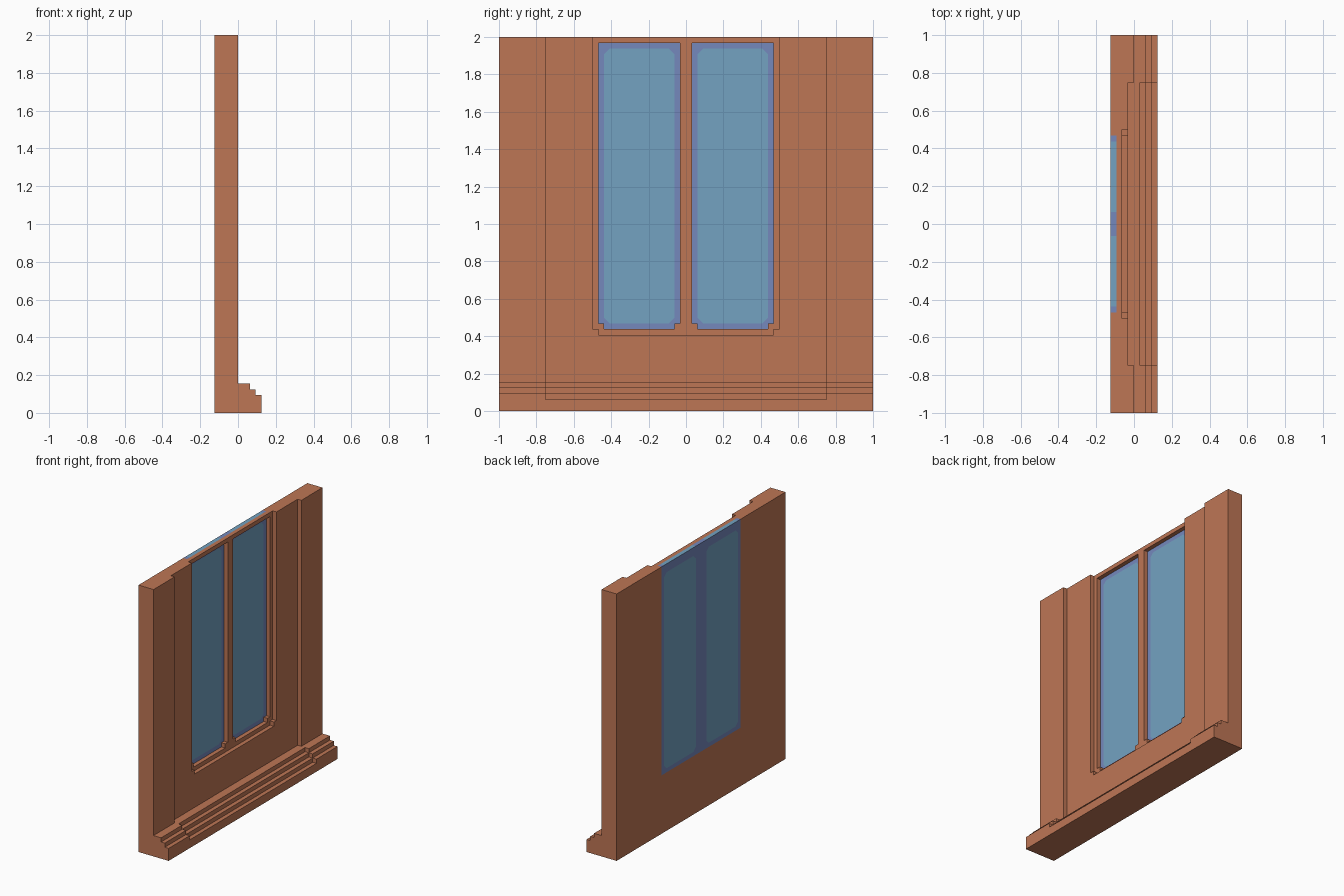
import bpy, bmesh
from mathutils import Vector

if "Cube" in bpy.data.objects:
    bpy.data.objects.remove(bpy.data.objects["Cube"], do_unlink=True)

U = 1 / 32  # base unit of every step


def material(name, srgb):
    lin = [((c / 255 + 0.055) / 1.055) ** 2.4 for c in srgb] + [1]
    m = bpy.data.materials.new(name)
    m.use_nodes = True
    m.diffuse_color = lin
    m.node_tree.nodes["Principled BSDF"].inputs["Base Color"].default_value = lin
    return m


terracotta = material("terracotta", (190, 118, 85))
glass_blue = material("glass blue", (115, 162, 193))
rim_violet = material("rim violet", (117, 136, 188))


def finish(name, bm, mats):
    bmesh.ops.recalc_face_normals(bm, faces=bm.faces)
    me = bpy.data.meshes.new(name)
    bm.to_mesh(me)
    bm.free()
    for m in mats:
        me.materials.append(m)
    ob = bpy.data.objects.new(name, me)
    bpy.context.collection.objects.link(ob)
    return ob


def prism(points, vector):
    """Extrude a flat outline along a vector."""
    bm = bmesh.new()
    face = bm.faces.new([bm.verts.new(p) for p in points])
    ext = bmesh.ops.extrude_face_region(bm, geom=[face])["geom"]
    bmesh.ops.translate(bm, vec=Vector(vector),
                        verts=[v for v in ext if isinstance(v, bmesh.types.BMVert)])
    return bm


def along_y(name, profile, half):
    """Profile in units of U (x, z), extruded from -half to half."""
    return finish(name, prism([(x * U, -half, z * U) for x, z in profile], (0, 2 * half, 0)), [terracotta])


def notched(name, y0, y1, z0, z1, x0, x1, notch=1):
    """Opening with stepped bottom corners, sizes in units of U."""
    n = notch
    if n:
        pts = [(y0, z1), (y0, z0 + n), (y0 + n, z0 + n), (y0 + n, z0),
               (y1 - n, z0), (y1 - n, z0 + n), (y1, z0 + n), (y1, z1)]
    else:
        pts = [(y0, z1), (y0, z0), (y1, z0), (y1, z1)]
    return finish(name, prism([(x0 * U, y * U, z * U) for y, z in pts], ((x1 - x0) * U, 0, 0)), [terracotta])


# Wall slab with stepped plinth
wall = along_y("wall_with_plinth", [(-4, 0), (4, 0), (4, 3), (3, 3), (3, 4), (2, 4),
                                    (2, 5), (0, 5), (0, 64), (-4, 64)], 1.0)

# Cutters: shallow bay, window surround, two openings, slot for the glazing
cutters = [
    along_y("bay_cutter", [(6, 2), (3, 2), (3, 3), (2, 3), (2, 4), (1, 4),
                           (1, 5), (-1, 5), (-1, 66), (6, 66)], 0.75),
    notched("surround_cutter", -16, 16, 13, 66, -2, 6),
    notched("opening_cutter", 1, 15, 14, 63, -3.2, 6),
    notched("opening_cutter", -15, -1, 14, 63, -3.2, 6),
    notched("glazing_cutter", -15, 15, 14, 66, -6, -3, 0),
]
bpy.context.view_layer.objects.active = wall
for cutter in cutters:
    mod = wall.modifiers.new("cut", "BOOLEAN")
    mod.operation = "DIFFERENCE"
    mod.solver = "EXACT"
    mod.object = cutter
    bpy.ops.object.modifier_apply(modifier=mod.name)
    bpy.data.objects.remove(cutter, do_unlink=True)

# Glazing panel: a slab cut along the borders of its two panes
bm = prism([(-4 * U, y * U, z * U) for y, z in ((-15, 14), (15, 14), (15, 64), (-15, 64))], (U, 0, 0))


def cut(geom, co, no):
    bmesh.ops.bisect_plane(bm, geom=geom, plane_co=co, plane_no=no, dist=1e-6)


for y in (-14, -2, 2, 14):
    cut(bm.verts[:] + bm.edges[:] + bm.faces[:], (0, y * U, 0), (0, 1, 0))
for z in (15, 62):
    cut(bm.verts[:] + bm.edges[:] + bm.faces[:], (0, 0, z * U), (0, 0, 1))


def in_pane(f):
    c = f.calc_center_median() / U
    return 2 < abs(c.y) < 14 and 15 < c.z < 62 and abs(f.normal.x) > 0.9


# Clip the pane corners
CLIP = 0.9
bm.normal_update()
for side in (-1, 1):
    for sy in (-1, 1):
        for z, sz in ((15, -1), (62, 1)):
            faces = [f for f in bm.faces if in_pane(f) and f.calc_center_median().y * side > 0]
            edges = {e for f in faces for e in f.edges}
            verts = {v for f in faces for v in f.verts}
            corner = (0, (side * 8 + sy * (6 - CLIP)) * U, z * U)
            cut(list(verts) + list(edges) + faces, corner, (0, sy, sz))
bm.normal_update()

for f in bm.faces:
    c = f.calc_center_median() / U
    dy, dz = abs(abs(c.y) - 8), abs(c.z - 38.5)
    pane = in_pane(f) and (6 - dy) + (23.5 - dz) > CLIP
    top = f.normal.z > 0.9 and dy < 6
    f.material_index = 0 if pane or top else 1
finish("window_glazing", bm, [glass_blue, rim_violet])
